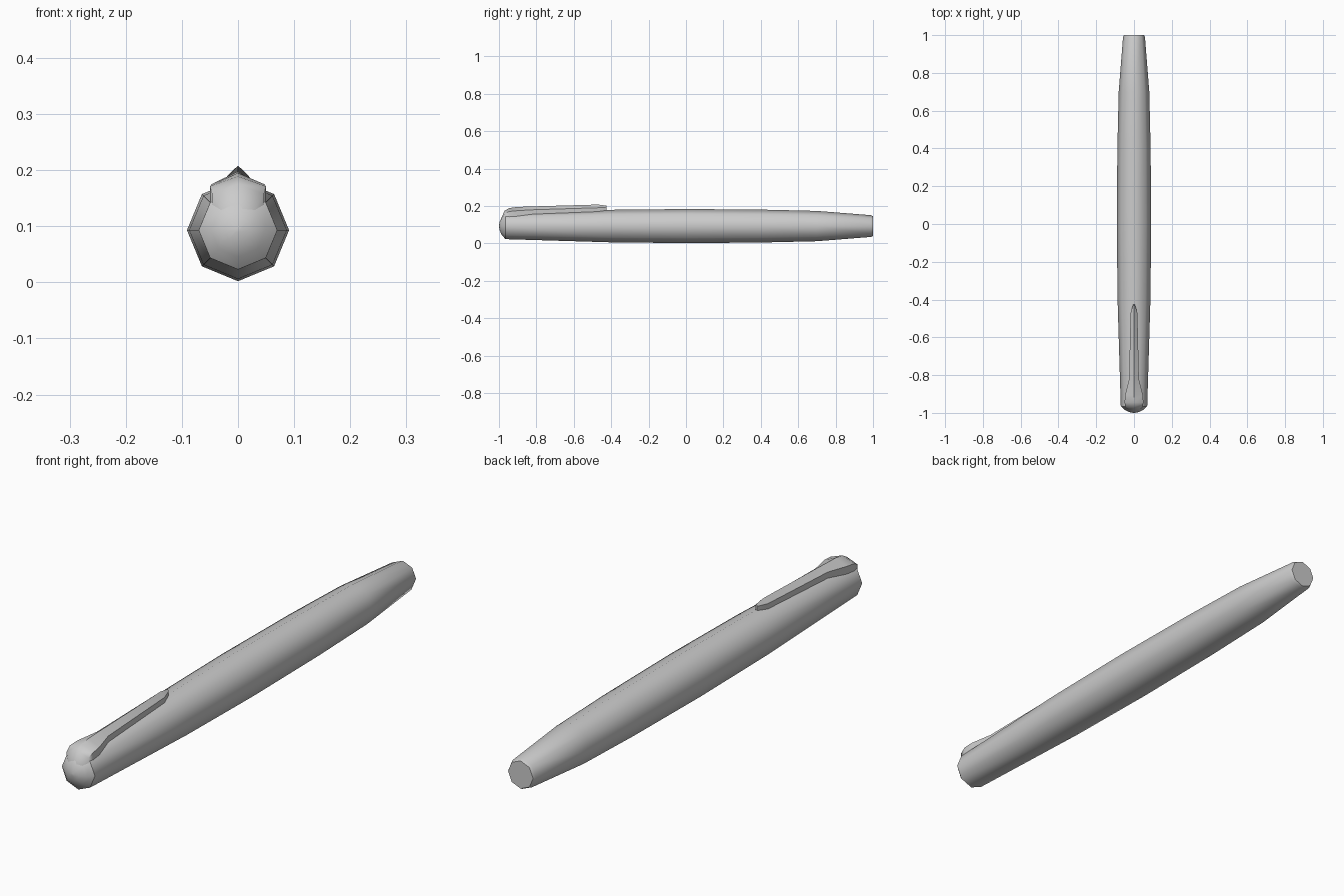
import bpy, bmesh, math

if "Cube" in bpy.data.objects:
    bpy.data.objects.remove(bpy.data.objects["Cube"])

ZC = 0.093  # height of the pen axis


def loft(name, rings, angle):
    """Skin a list of equal-length point rings and close both ends."""
    bm = bmesh.new()
    vs = [[bm.verts.new(p) for p in ring] for ring in rings]
    n = len(rings[0])
    for a, b in zip(vs, vs[1:]):
        for i in range(n):
            j = (i + 1) % n
            bm.faces.new((a[i], a[j], b[j], b[i]))
    bm.faces.new(vs[0])
    bm.faces.new(vs[-1])
    bmesh.ops.recalc_face_normals(bm, faces=bm.faces)
    me = bpy.data.meshes.new(name)
    bm.to_mesh(me)
    bm.free()
    ob = bpy.data.objects.new(name, me)
    bpy.context.collection.objects.link(ob)
    bpy.ops.object.select_all(action='DESELECT')
    ob.select_set(True)
    bpy.context.view_layer.objects.active = ob
    bpy.ops.object.shade_smooth_by_angle(angle=math.radians(angle))
    return ob


def octagon(y, r):
    return [(r * math.sin(i * math.pi / 4), y, ZC + r * math.cos(i * math.pi / 4))
            for i in range(8)]


def clip_section(y, w, low, mid, top):
    return [(-w, y, low), (-w, y, mid), (0, y, top), (w, y, mid), (w, y, low)]


# Eight-sided tapered barrel
barrel = [(-0.965, 0.070), (-0.4, 0.087), (0, 0.091), (0.4, 0.088),
          (0.7, 0.081), (0.99, 0.058), (1.0, 0.053)]
loft("barrel", [octagon(y, r) for y, r in barrel], 50)

# Rounded cap end
dome = [(-0.965, 0.070), (-0.985, 0.048), (-0.996, 0.024), (-1.0, 0.004)]
loft("cap_end", [octagon(y, r) for y, r in dome], 50)

# Pocket clip, growing out of the cap end and narrowing to a tip
clip = [(-0.992, 0.022, 0.093, 0.115, 0.125),
        (-0.970, 0.046, 0.110, 0.158, 0.175),
        (-0.945, 0.050, 0.135, 0.171, 0.189),
        (-0.905, 0.047, 0.143, 0.175, 0.195),
        (-0.820, 0.026, 0.148, 0.180, 0.198),
        (-0.470, 0.018, 0.165, 0.191, 0.208),
        (-0.425, 0.004, 0.172, 0.194, 0.202)]
loft("pocket_clip", [clip_section(*s) for s in clip], 40)
